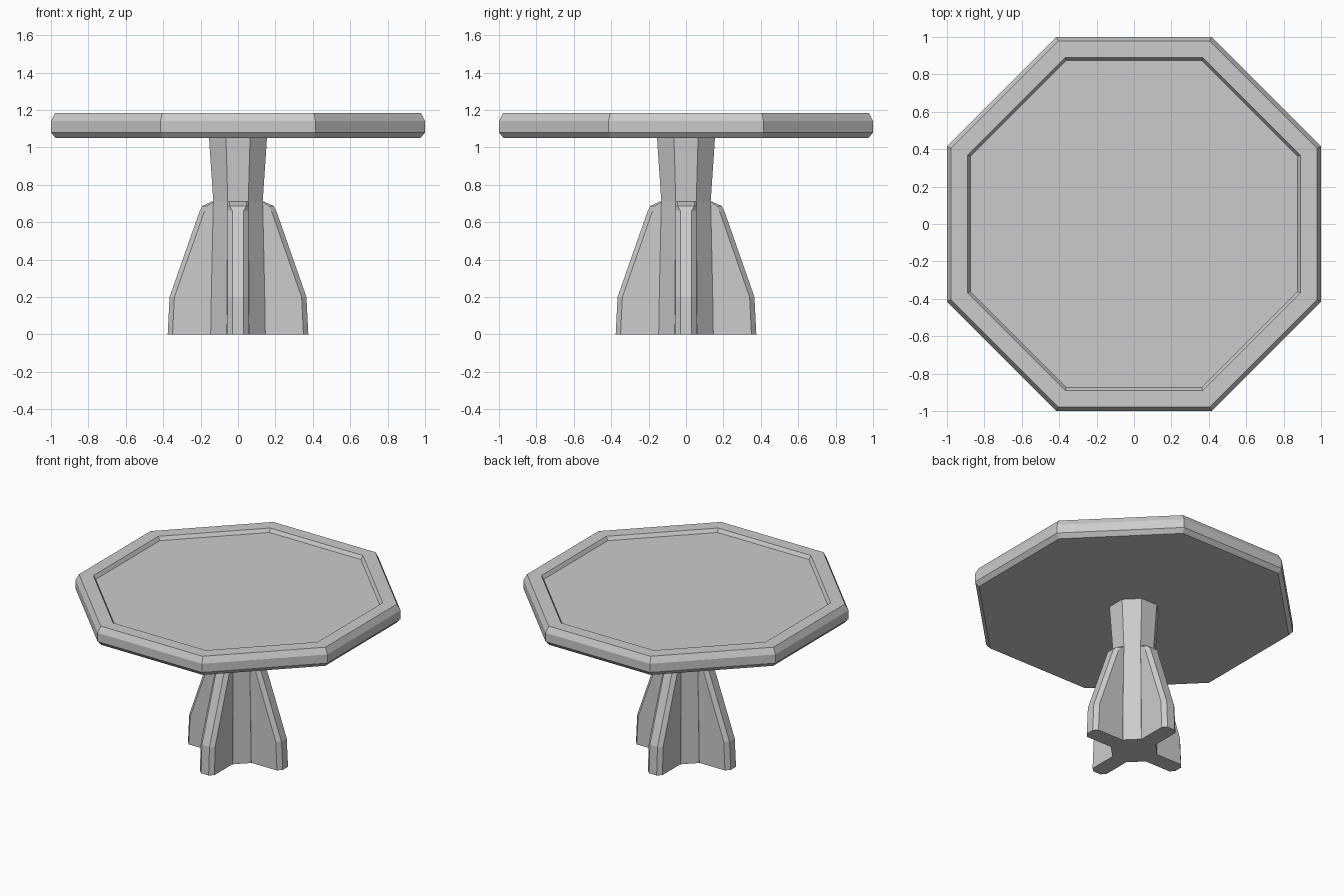
import bpy, bmesh
from math import pi, sin, cos

old = bpy.data.objects.get("Cube")
if old:
    bpy.data.objects.remove(old, do_unlink=True)

GREY = (0.6, 0.6, 0.6, 1)
grey = bpy.data.materials.new("plain grey")
grey.use_nodes = True
grey.diffuse_color = GREY
grey.node_tree.nodes["Principled BSDF"].inputs["Base Color"].default_value = GREY


def finish(name, bm):
    bmesh.ops.recalc_face_normals(bm, faces=bm.faces)
    mesh = bpy.data.meshes.new(name)
    bm.to_mesh(mesh)
    bm.free()
    mesh.materials.append(grey)
    obj = bpy.data.objects.new(name, mesh)
    bpy.context.collection.objects.link(obj)
    return obj


def loft(bm, rings):
    """Skin closed rings of points and cap both ends."""
    loops = [[bm.verts.new(p) for p in ring] for ring in rings]
    for a, b in zip(loops, loops[1:]):
        for i in range(len(a)):
            j = (i + 1) % len(a)
            bm.faces.new((a[i], a[j], b[j], b[i]))
    bm.faces.new(loops[0])
    bm.faces.new(loops[-1])


def octagon(apothem, z):
    r = apothem / cos(pi / 8)
    return [(r * cos((i + 0.5) * pi / 4), r * sin((i + 0.5) * pi / 4), z)
            for i in range(8)]


def octagonal_part(name, profile):
    bm = bmesh.new()
    loft(bm, [octagon(a, z) for a, z in profile])
    return finish(name, bm)


# Tabletop with bevelled rim and shallow recess
octagonal_part("tabletop", [(0.975, 1.05), (1, 1.08), (1, 1.142), (0.978, 1.185),
                            (0.89, 1.185), (0.875, 1.16)])

# Flared column
octagonal_part("column", [(0.146, 0), (0.143, 0.2), (0.132, 0.71), (0.155, 1.05)])


# Four feet: tapering fins with chamfered outer edges
def fin_ring(reach, z, shoulder_z, half, tip):
    inner = reach - 0.026
    return [(0.08, -half, shoulder_z), (inner, -half, shoulder_z), (reach, -tip, z),
            (reach, tip, z), (inner, half, shoulder_z), (0.08, half, shoulder_z)]


for k, side in enumerate(("left", "back", "right", "front")):
    bm = bmesh.new()
    rings = [fin_ring(0.376, 0, 0, 0.058, 0.03),
             fin_ring(0.366, 0.2, 0.2, 0.057, 0.03),
             fin_ring(0.205, 0.66, 0.66, 0.055, 0.03),
             fin_ring(0.19, 0.688, 0.688, 0.055, 0.045)]
    # Sloping top that runs into the column
    top = [(0.08, -0.055, 0.71), (0.125, -0.055, 0.712), (0.14, -0.045, 0.71),
           (0.14, 0.045, 0.71), (0.125, 0.055, 0.712), (0.08, 0.055, 0.71)]
    loft(bm, rings + [top])
    finish(side + "_foot", bm).rotation_euler.z = k * pi / 2
